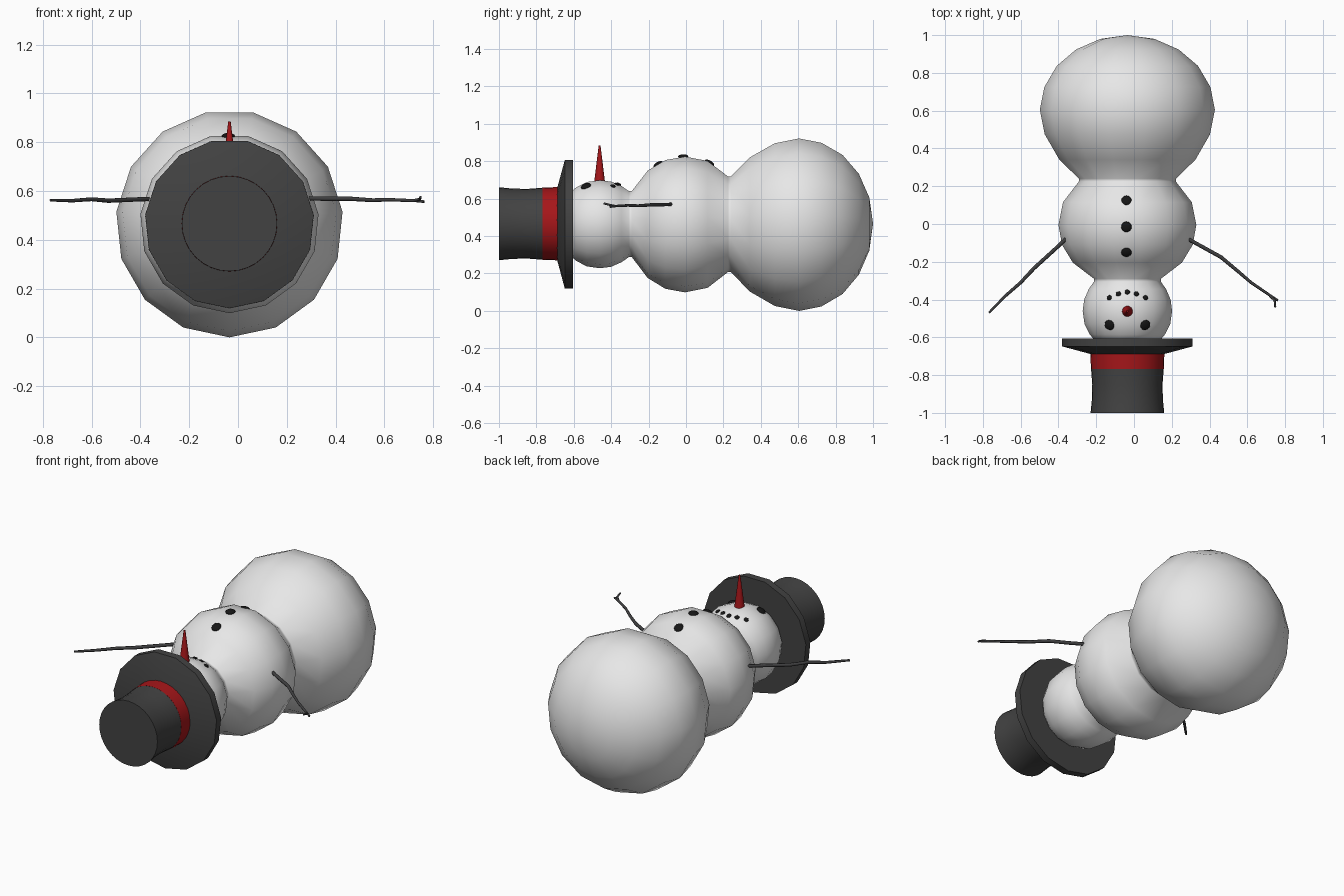
import bpy, bmesh, math
from mathutils import Vector

if "Cube" in bpy.data.objects:
    bpy.data.objects.remove(bpy.data.objects["Cube"])

CX, CZ = -0.035, 0.466   # long axis of the lying figure runs along y here


def material(name, rgb):
    m = bpy.data.materials.new(name)
    m.diffuse_color = (*rgb, 1)
    m.use_nodes = True
    m.node_tree.nodes["Principled BSDF"].inputs["Base Color"].default_value = m.diffuse_color
    return m


SNOW = material("snow_white", (0.8, 0.8, 0.8))
FELT = material("felt_grey", (0.055, 0.055, 0.055))
RED = material("dark_red", (0.38, 0.008, 0.01))
COAL = material("coal_black", (0.008, 0.008, 0.008))
TWIG = material("twig_grey", (0.05, 0.05, 0.052))


def finish(name, bm, mat, angle=None):
    bmesh.ops.recalc_face_normals(bm, faces=bm.faces)
    me = bpy.data.meshes.new(name)
    bm.to_mesh(me)
    bm.free()
    ob = bpy.data.objects.new(name, me)
    bpy.context.collection.objects.link(ob)
    me.materials.append(mat)
    bpy.ops.object.select_all(action='DESELECT')
    ob.select_set(True)
    bpy.context.view_layer.objects.active = ob
    if angle is None:
        bpy.ops.object.shade_smooth()
    else:
        bpy.ops.object.shade_smooth_by_angle(angle=math.radians(angle))
    return ob


def lathe(name, profile, mat, sides, angle=None):
    """Spin (y, radius) points about the long axis; both ends are closed."""
    bm = bmesh.new()
    rings = []
    for y, r in profile:
        if r == 0:
            rings.append([bm.verts.new((CX, y, CZ))])
            continue
        rings.append([bm.verts.new((CX + r * math.sin(a), y, CZ - r * math.cos(a)))
                      for a in (2 * math.pi * k / sides for k in range(sides))])
    for p, q in zip(rings, rings[1:]):
        for k in range(sides):
            n = (k + 1) % sides
            if len(p) == 1:
                bm.faces.new((p[0], q[k], q[n]))
            elif len(q) == 1:
                bm.faces.new((p[k], q[0], p[n]))
            else:
                bm.faces.new((p[k], q[k], q[n], p[n]))
    for ring in (rings[0], rings[-1]):
        if len(ring) > 1:
            bm.faces.new(ring)
    return finish(name, bm, mat, angle)


# Three snowballs merged into one smooth skin
lathe("snow_body", [
    (1.0, 0), (0.98, 0.144), (0.924, 0.273), (0.837, 0.376), (0.725, 0.442),
    (0.605, 0.466), (0.475, 0.44), (0.34, 0.362), (0.24, 0.258), (0.225, 0.258),
    (0.115, 0.343), (-0.005, 0.367), (-0.11, 0.348), (-0.205, 0.29), (-0.29, 0.178),
    (-0.305, 0.178), (-0.345, 0.206), (-0.40, 0.23), (-0.46, 0.238), (-0.53, 0.228),
    (-0.585, 0.2), (-0.62, 0.17)], SNOW, 15)

# Hat: brim, band, crown
lathe("hat_brim", [(-0.605, 0.347), (-0.648, 0.347), (-0.69, 0.19)], FELT, 15, 30)
lathe("hat_band", [(-0.68, 0.196), (-0.768, 0.193)], RED, 32, 30)
lathe("hat_crown", [(-0.76, 0.193), (-0.85, 0.186), (-0.93, 0.188), (-1.0, 0.195)], FELT, 32, 30)


def pebble(name, x, y, center_y, ry, r, size):
    """Flattened coal lump set on the upper skin of a snowball."""
    dx, dy = x - CX, y - center_y
    dz = r * math.sqrt(1 - (dx / r) ** 2 - (dy / ry) ** 2)
    normal = Vector((dx / r ** 2, dy / ry ** 2, dz / r ** 2)).normalized()
    bm = bmesh.new()
    bmesh.ops.create_uvsphere(bm, u_segments=12, v_segments=8, radius=size)
    ob = finish(name, bm, COAL)
    ob.scale.z = 0.45
    ob.rotation_euler = normal.to_track_quat('Z', 'Y').to_euler()
    ob.location = (x, y, CZ + dz)


for i, y in enumerate((0.125, -0.015, -0.15)):
    pebble(f"button_{i}", -0.04, y, -0.005, 0.31, 0.359, 0.028)
for s in (-1, 1):
    pebble(f"eye_{s}", CX + s * 0.095, -0.535, -0.46, 0.236, 0.234, 0.028)
for i, y in enumerate((-0.39, -0.37, -0.36, -0.37, -0.39)):
    pebble(f"mouth_{i}", CX + (i - 2) * 0.048, y, -0.46, 0.236, 0.234, 0.014)

# Carrot nose
bm = bmesh.new()
bmesh.ops.create_cone(bm, cap_ends=True, segments=16, radius1=0.03, radius2=0.005, depth=0.205)
finish("nose", bm, RED, 40).location = (CX, -0.462, 0.782)


def twig(name, points, thick):
    cu = bpy.data.curves.new(name, 'CURVE')
    cu.dimensions = '3D'
    cu.bevel_depth = thick
    cu.bevel_resolution = 1
    cu.use_fill_caps = True
    sp = cu.splines.new('POLY')
    sp.points.add(len(points) - 1)
    for p, (co, rad) in zip(sp.points, points):
        p.co = (*co, 1)
        p.radius = rad
    cu.materials.append(TWIG)
    ob = bpy.data.objects.new(name, cu)
    bpy.context.collection.objects.link(ob)


# Stick arms
twig("left_arm", [((-0.34, -0.06, 0.568), 1), ((-0.42, -0.135, 0.565), 1),
                  ((-0.53, -0.235, 0.56), 1), ((-0.6, -0.31, 0.566), 0.9),
                  ((-0.68, -0.38, 0.56), 0.8), ((-0.768, -0.47, 0.562), 0.6)], 0.010)
twig("right_arm", [((0.27, -0.07, 0.57), 1), ((0.36, -0.12, 0.568), 1),
                   ((0.46, -0.175, 0.568), 1), ((0.55, -0.25, 0.562), 0.9),
                   ((0.62, -0.31, 0.564), 0.8), ((0.73, -0.385, 0.56), 0.7),
                   ((0.762, -0.405, 0.556), 0.6)], 0.010)
twig("right_arm_fork", [((0.72, -0.38, 0.56), 0.8), ((0.745, -0.405, 0.566), 0.7),
                        ((0.748, -0.44, 0.575), 0.6)], 0.009)
